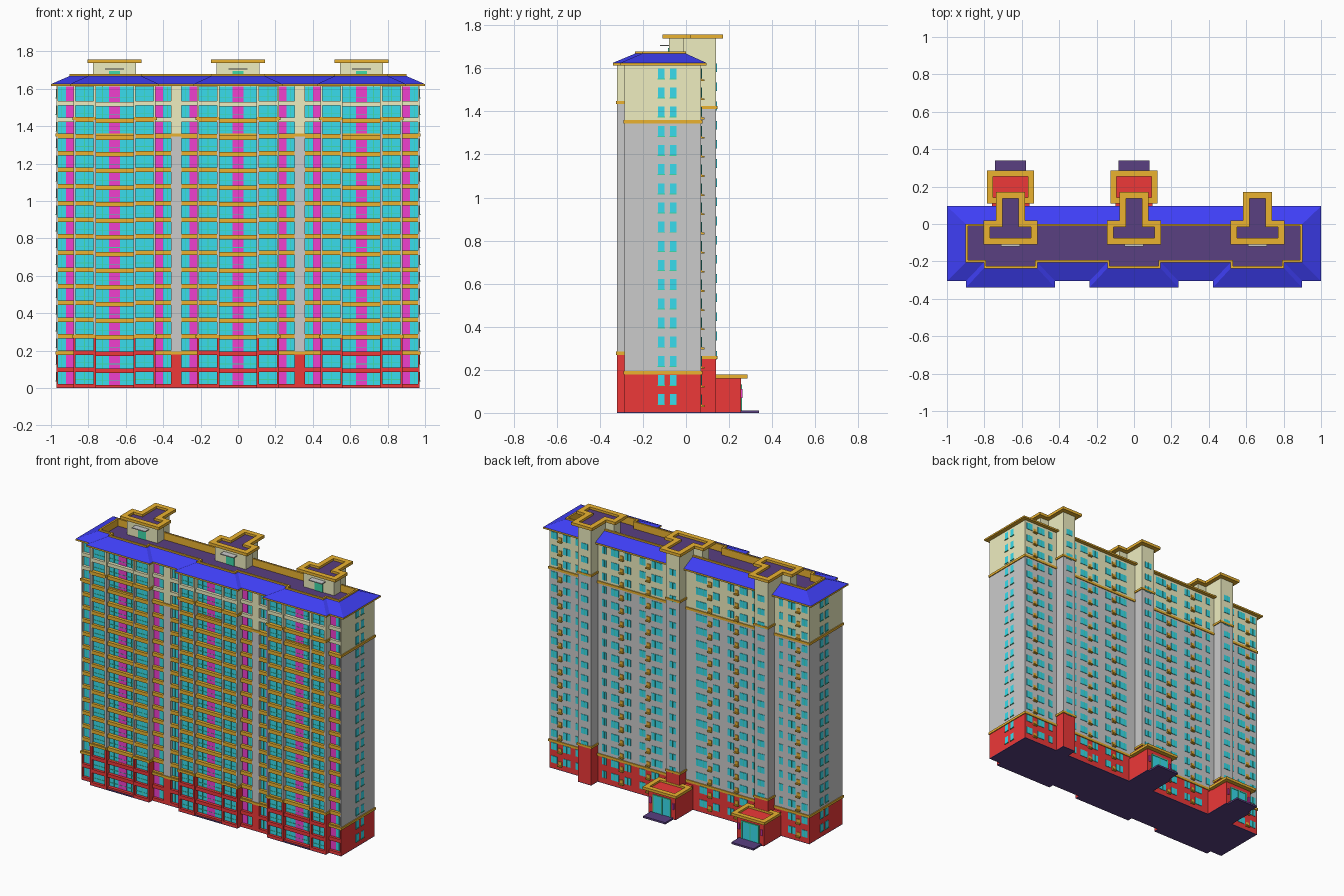
import bpy, bmesh
from mathutils import Matrix, Vector

if "Cube" in bpy.data.objects:
    bpy.data.objects.remove(bpy.data.objects["Cube"])

COL = dict(red=(.85, .04, .04), grey=(.69, .69, .69), cream=(.86, .85, .53), orange=(.83, .45, .03),
           glass=(.04, .72, .85), green=(.05, .7, .4), magenta=(.87, .05, .62), blue=(.05, .05, .93),
           dark=(.1, .05, .22))
MATS = {}
for n, c in COL.items():
    MATS[n] = bpy.data.materials.new(n)
    MATS[n].diffuse_color = (*c, 1)

parts = {}   # (part name, colour) -> bmesh


def box(name, col, x0, x1, y0, y1, z0, z1):
    bm = parts.setdefault((name, col), bmesh.new()) if (name, col) not in parts else parts[name, col]
    m = Matrix.Translation(((x0 + x1) / 2, (y0 + y1) / 2, (z0 + z1) / 2)) @ \
        Matrix.Diagonal((abs(x1 - x0), abs(y1 - y0), abs(z1 - z0), 1))
    bmesh.ops.create_cube(bm, size=1, matrix=m)


def zoned(name, x0, x1, y0, y1, lo, hi, top=1.62):
    """Wall volume split into red base, grey shaft and cream crown."""
    for col, a, b in (("red", .004, lo), ("grey", lo, hi), ("cream", hi, top)):
        box(name + "_" + col, col, x0, x1, y0, y1, a, b)


def loft(name, loops, cols, cap):
    """Skin between loops (poly, z); one colour per strip, last loop capped."""
    me = bpy.data.meshes.new(name)
    bm = bmesh.new()
    used = list(dict.fromkeys(cols + [cap]))
    rings = [[bm.verts.new((x, y, z)) for x, y in p] for p, z in loops]
    for a, b, col in zip(rings, rings[1:], cols):
        for i in range(len(a)):
            j = (i + 1) % len(a)
            bm.faces.new((a[i], a[j], b[j], b[i])).material_index = used.index(col)
    bm.faces.new(rings[-1]).material_index = used.index(cap)
    bm.to_mesh(me)
    bm.free()
    for col in used:
        me.materials.append(MATS[col])
    bpy.context.collection.objects.link(bpy.data.objects.new(name, me))


def inset(poly, d):
    """Inset a counter-clockwise right-angled polygon."""
    out = []
    for i, p in enumerate(poly):
        p = Vector(p)
        e = (p - Vector(poly[i - 1])).normalized()
        f = (Vector(poly[(i + 1) % len(poly)]) - p).normalized()
        out.append((p.x + d * (-e.y - f.y), p.y + d * (e.x + f.x)))
    return out


def rim(name, poly, z0, z1, w):
    """Orange parapet ring with a soffit below and a dark floor inside."""
    inn = inset(poly, w)
    loft(name, [(inn, z0), (poly, z0), (poly, z1), (inn, z1), (inn, z0 + .004)], ["orange"] * 4, "dark")


UNITS = (-.66, 0, .66)
FLOOR = .089
LEVELS = [.01 + FLOOR * k for k in range(18)]
LO, HI = .185, 1.35      # wall colour changes
BLO, BHI = .272, 1.437   # front bay colour changes
TLO, THI = .25, 1.41     # stair tower colour changes

# main slab, ground slab and belt courses
zoned("main_wall", -.97, .97, -.262, .07, LO, HI)
box("ground_slab", "dark", -.97, .97, -.285, .07, 0, .004)
for z in (LO, HI):
    box("belt_course", "orange", -.976, .976, -.291, .076, z - .006, z + .01)


def column(x0, x1, y, col, top=1.612):
    """Tall glazing or panel strip, with a mullion on glass."""
    box("front_" + col, col, x0, x1, y, y + .05, .015, top)
    if col == "glass":
        m = (x0 + x1) / 2
        box("front_mullions", "green", m - .002, m + .002, y - .003, y + .01, .015, top)


def bands(x0, x1, y0, y1, lo, hi, dz=0):
    """Spandrel band on every floor, coloured by zone."""
    for z in LEVELS:
        col = "red" if z < lo - .03 else "cream" if z > hi + .03 else "orange"
        box("floor_bands_" + col, col, x0, x1, y0, y1, max(z - .012 + dz, .002), z + .012 + dz)
        rail = z + .034 + dz
        box("window_rails", "green", x0, x1, y1 - .004, y1, rail, rail + .003)


for c in UNITS:
    # front bay body, its recessed centre and side wings
    zoned("bay_core", c - .215, c + .215, -.28, -.25, BLO, BHI)
    box("ground_slab", "dark", c - .22, c + .22, -.32, -.28, 0, .004)
    column(c - .03, c + .03, -.288, "magenta")
    bands(c - .1, c + .1, -.308, -.285, BLO, BHI, -.006)
    for s in (-1, 1):
        def span(a, b):
            return sorted((c + s * a, c + s * b))
        column(*span(.03, .1), -.286, "glass")
        column(*span(.112, .21), -.302, "glass")
        bands(*span(.112, .21), -.32, -.3, BLO, BHI)
        for a, b in ((.1, .112), (.208, .22)):
            zoned("bay_pier", *span(a, b), -.32, -.26, BLO, BHI)
        for z in (BLO, BHI):
            box("bay_trim", "orange", *span(.1, .226), -.326, -.27, z - .004, z + .012)
        # set-back strip beside the bay
        column(*span(.22, .26), -.268, "magenta")
        column(*span(.26, .305), -.267, "glass")
        bands(*span(.22, .305), -.285, -.262, LO, HI)
        x0, x1 = span(.303, .33)
        zoned("wall_pier", max(x0, -.97), min(x1, .97), -.285, -.25, LO, HI)

        # rear windows, sills and equipment ledges
        for k, z in enumerate(LEVELS):
            for u, w in ((.1 if c else .14, .03), (.18, .055), (.275, .045)):
                if k < 2 and u < .15 and c < .1:
                    continue
                xm = c + s * u
                box("rear_windows", "glass", xm - w / 2, xm + w / 2, .06, .073, z + .03, z + .076)
                box("rear_window_frames", "green", xm - .0015, xm + .0015, .06, .075, z + .03, z + .076)
            box("rear_ledges", "orange", *span(.215, .245), .06, .085, z + .018, z + .026)
            box("rear_panels", "orange", *span(.218, .242), .06, .074, z + .026, z + .05)

    # stair tower at the rear with mid-landing windows
    zoned("stair_tower", c - .05, c + .05, -.01, .14, TLO, THI, 1.74)
    box("ground_slab", "dark", c - .05, c + .05, .07, .14, 0, .004)
    for z in (TLO, THI):
        box("tower_trim", "orange", c - .056, c + .056, .05, .146, z, z + .014)
    for z in LEVELS[2:]:
        box("tower_windows", "glass", c - .025, c + .025, .13, .143, z + .06, z + .1)
        box("tower_window_frames", "green", c - .0015, c + .0015, .13, .145, z + .06, z + .1)

    # rooftop room with door, canopy and T-shaped parapet
    box("roof_room", "cream", c - .115, c + .115, -.08, -.01, 1.62, 1.74)
    box("roof_room_door", "green", c - .03, c + .03, -.083, -.07, 1.63, 1.695)
    box("roof_room_canopy", "grey", c - .05, c + .05, -.12, -.08, 1.703, 1.709)
    tee = [(-.145, -.11), (.145, -.11), (.145, .02), (.078, .02), (.078, .172), (-.078, .172),
           (-.078, .02), (-.145, .02)]
    rim("roof_room_parapet", [(c + x, y) for x, y in tee], 1.738, 1.757, .035)

# end wall windows
for s in (-1, 1):
    for z in LEVELS:
        for y in (-.115, -.06):
            box("end_windows", "glass", s * .96, s * .973, y - .015, y + .015, z + .03, z + .077)
            box("end_window_sills", "green", s * .96, s * .976, y - .017, y + .017, z + .026, z + .03)

# entrance porches (two of the three towers)
for c in (-.66, 0):
    box("porch_body", "red", c - .1, c + .1, .065, .255, .004, .165)
    box("ground_slab", "dark", c - .1, c + .1, .07, .255, 0, .004)
    box("porch_door", "glass", c - .06, c + .06, .25, .258, .012, .125)
    for x in (-.062, 0, .062):
        box("porch_door_frame", "green", c + x - .004, c + x + .004, .25, .261, .012, .13)
    box("porch_door_frame", "green", c - .066, c + .066, .25, .261, .125, .132)
    for s in (-1, 1):
        box("porch_lamps", "magenta", c + s * .085 - .006, c + s * .085 + .006, .25, .263, .07, .11)
    box("porch_step", "dark", c - .083, c + .083, .25, .34, 0, .012)
    rim("porch_parapet", [(c - .125, .11), (c + .125, .11), (c + .125, .285), (c - .125, .285)], .16, .178, .032)


def roof_outline(x, yf, yb, yr, hb):
    """Roof plan with three forward bays."""
    p = [(-x, yf)]
    for c in UNITS:
        p += [(c - hb, yf), (c - hb, yb), (c + hb, yb), (c + hb, yf)]
    return p + [(x, yf), (x, yr), (-x, yr)]


# hipped roof skirt around a sunken flat roof
eave = roof_outline(1, -.305, -.34, .095, .238)
ridge = roof_outline(.9, -.205, -.237, 0, .143)
well = inset(ridge, .012)
loft("hipped_roof",
     [(inset(eave, .045), 1.614), (eave, 1.614), (eave, 1.625), (ridge, 1.668), (ridge, 1.678), (well, 1.678),
      (well, 1.63)],
     ["orange", "orange", "blue", "orange", "orange", "orange"], "dark")

# turn the collected boxes into objects
for (name, col), bm in parts.items():
    me = bpy.data.meshes.new(name)
    bm.to_mesh(me)
    bm.free()
    me.materials.append(MATS[col])
    bpy.context.collection.objects.link(bpy.data.objects.new(name, me))

for m in bpy.data.materials:
    if m.users and not m.is_grease_pencil:
        m.use_nodes = True
        m.node_tree.nodes["Principled BSDF"].inputs["Base Color"].default_value = m.diffuse_color
